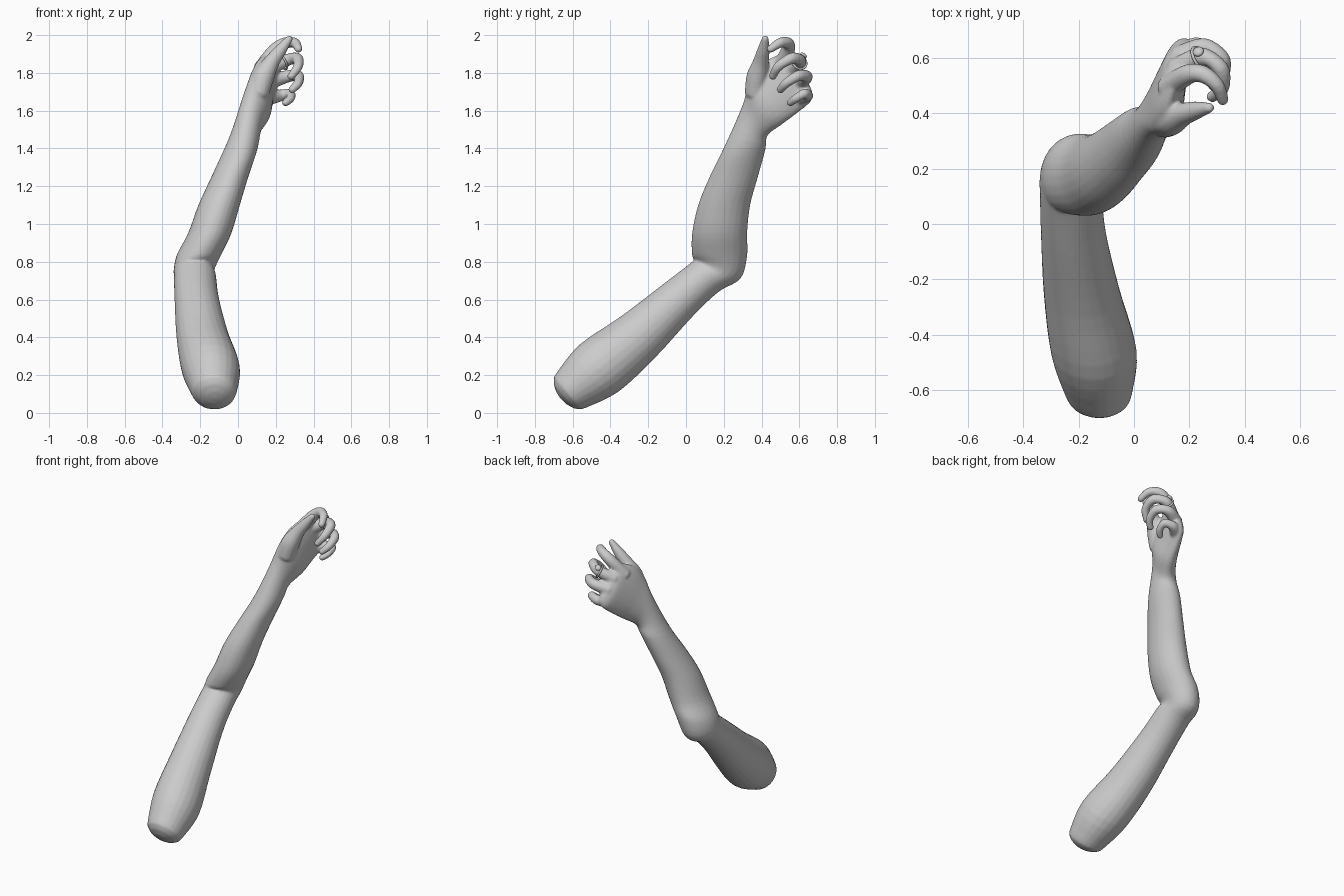
import bpy, bmesh, math
from mathutils import Vector as V

if "Cube" in bpy.data.objects:
    bpy.data.objects.remove(bpy.data.objects["Cube"])

X = V((1, 0, 0))
WIDE = V((-.1, -.57, .81)).normalized()      # across the palm, little finger -> index
PALM = V((.925, -.33, -.115)).normalized()   # direction the palm faces


def spline(a, b, c, d, t):
    return .5 * (2 * b + (c - a) * t + (2 * a - 5 * b + 4 * c - d) * t * t
                 + (3 * b - a - 3 * c + d) * t ** 3)


def loft(name, rings, cap0, cap1, sides=20, steps=4):
    """Skin smoothed elliptical rings (centre, semi-axis u, semi-axis v) with round ends."""
    fine = []
    n = len(rings)
    for i in range(n - 1):
        q = [rings[max(0, min(n - 1, i + k))] for k in (-1, 0, 1, 2)]
        for s in range(steps):
            fine.append(tuple(spline(q[0][k], q[1][k], q[2][k], q[3][k], s / steps) for k in range(3)))
    fine.append(rings[-1])

    def dome(ring, inner, length):
        d = (ring[0] - inner[0]).normalized() * length
        return [(ring[0] + d * math.sin(a), ring[1] * math.cos(a), ring[2] * math.cos(a))
                for a in (.4, .8, 1.2, 1.5)]
    fine = dome(fine[0], fine[1], cap0)[::-1] + fine + dome(fine[-1], fine[-2], cap1)
    bm = bmesh.new()
    loops = []
    for c, u, v in fine:
        loops.append([bm.verts.new(c + u * math.cos(a) + v * math.sin(a))
                      for a in (2 * math.pi * k / sides for k in range(sides))])
    for a, b in zip(loops, loops[1:]):
        for k in range(sides):
            j = (k + 1) % sides
            bm.faces.new((a[k], a[j], b[j], b[k]))
    bm.faces.new(loops[0][::-1])
    bm.faces.new(loops[-1])
    bmesh.ops.recalc_face_normals(bm, faces=bm.faces)
    me = bpy.data.meshes.new(name)
    bm.to_mesh(me)
    bm.free()
    ob = bpy.data.objects.new(name, me)
    bpy.context.collection.objects.link(ob)
    return ob


def finger(name, pts, radii):
    pts = [V(p) for p in pts]
    rings = []
    for i, p in enumerate(pts):
        t = (pts[min(i + 1, len(pts) - 1)] - pts[max(i - 1, 0)]).normalized()
        v = t.cross(WIDE).normalized()
        rings.append((p, v.cross(t) * radii[i], v * radii[i]))
    return loft(name, rings, radii[0] * .5, radii[-1] * .8, 14)


rings = []
# upper arm: tilted rings (centre, half width, half depth)
up = V((0, -.637, .77))
for c, a, b in [((-.128, -.605, .122), .122, .122), ((-.145, -.46, .237), .155, .162),
                ((-.188, -.25, .405), .138, .142), ((-.218, -.04, .598), .118, .116),
                ((-.228, .105, .722), .112, .106)]:
    rings.append((V(c), X * a, up * b))
# elbow
rings.append((V((-.232, .165, .762)), X * .108, V((0, -.125, .05))))
# forearm: level rings
for c, a, b in [((-.205, .178, .84), .118, .147), ((-.15, .178, .95), .115, .146),
                ((-.1, .202, 1.1), .11, .138), ((-.043, .253, 1.25), .098, .128),
                ((.016, .31, 1.4), .088, .112)]:
    rings.append((V(c), X * a, V((0, -b, 0))))
# wrist and palm: rings turned to the hand
for c, a, b in [((.065, .368, 1.555), .07, .108), ((.105, .42, 1.645), .072, .148),
                ((.128, .49, 1.715), .06, .163), ((.152, .565, 1.765), .047, .155),
                ((.168, .59, 1.785), .038, .14)]:
    rings.append((V(c), PALM * a, WIDE * b))
arm = loft("arm", rings, .075, .03, 24)

# digits
parts = [arm,
    finger("thumb", [(.11, .365, 1.69), (.135, .378, 1.78), (.18, .397, 1.86), (.225, .41, 1.92),
                     (.273, .42, 1.982)], (.055, .058, .042, .033, .019)),
    finger("index_finger", [(.12, .49, 1.82), (.195, .54, 1.92), (.25, .54, 1.957), (.30, .50, 1.96),
                            (.322, .445, 1.925)], (.042, .037, .032, .027, .021)),
    finger("middle_finger", [(.15, .555, 1.81), (.245, .605, 1.862), (.312, .56, 1.877),
                             (.318, .49, 1.835), (.28, .458, 1.78)], (.042, .034, .031, .026, .021)),
    finger("ring_finger", [(.16, .6, 1.75), (.255, .638, 1.78), (.318, .595, 1.785),
                           (.318, .53, 1.745), (.285, .498, 1.71)], (.042, .034, .030, .025, .021)),
    finger("little_finger", [(.16, .6, 1.67), (.225, .643, 1.68), (.277, .625, 1.69),
                             (.278, .582, 1.665), (.25, .55, 1.64)], (.042, .032, .027, .023, .020))]

# fuse the arm and digits into one smooth skin
for p in parts:
    p.select_set(True)
bpy.context.view_layer.objects.active = arm
bpy.ops.object.join()
rm = arm.modifiers.new("fuse", 'REMESH')
rm.mode = 'VOXEL'
rm.voxel_size = .008
rm.use_smooth_shade = True
sm = arm.modifiers.new("soften", 'SMOOTH')
sm.factor = .5
sm.iterations = 5

# finger ring with a small round setting
axis = V((.095, .05, .055)).normalized()
bpy.ops.mesh.primitive_torus_add(major_radius=.041, minor_radius=.006, major_segments=24,
                                 minor_segments=8, location=(.235, .6, 1.857),
                                 rotation=axis.to_track_quat('Z', 'Y').to_euler())
bpy.context.object.name = "finger_band"
bpy.ops.object.shade_smooth()
bpy.ops.mesh.primitive_uv_sphere_add(segments=16, ring_count=8, radius=.02, location=(.232, .622, 1.892))
gem = bpy.context.object
gem.name = "band_setting"
gem.scale = (1, 1, .6)
gem.rotation_euler = (-.6, -.3, 0)
bpy.ops.object.shade_smooth()
